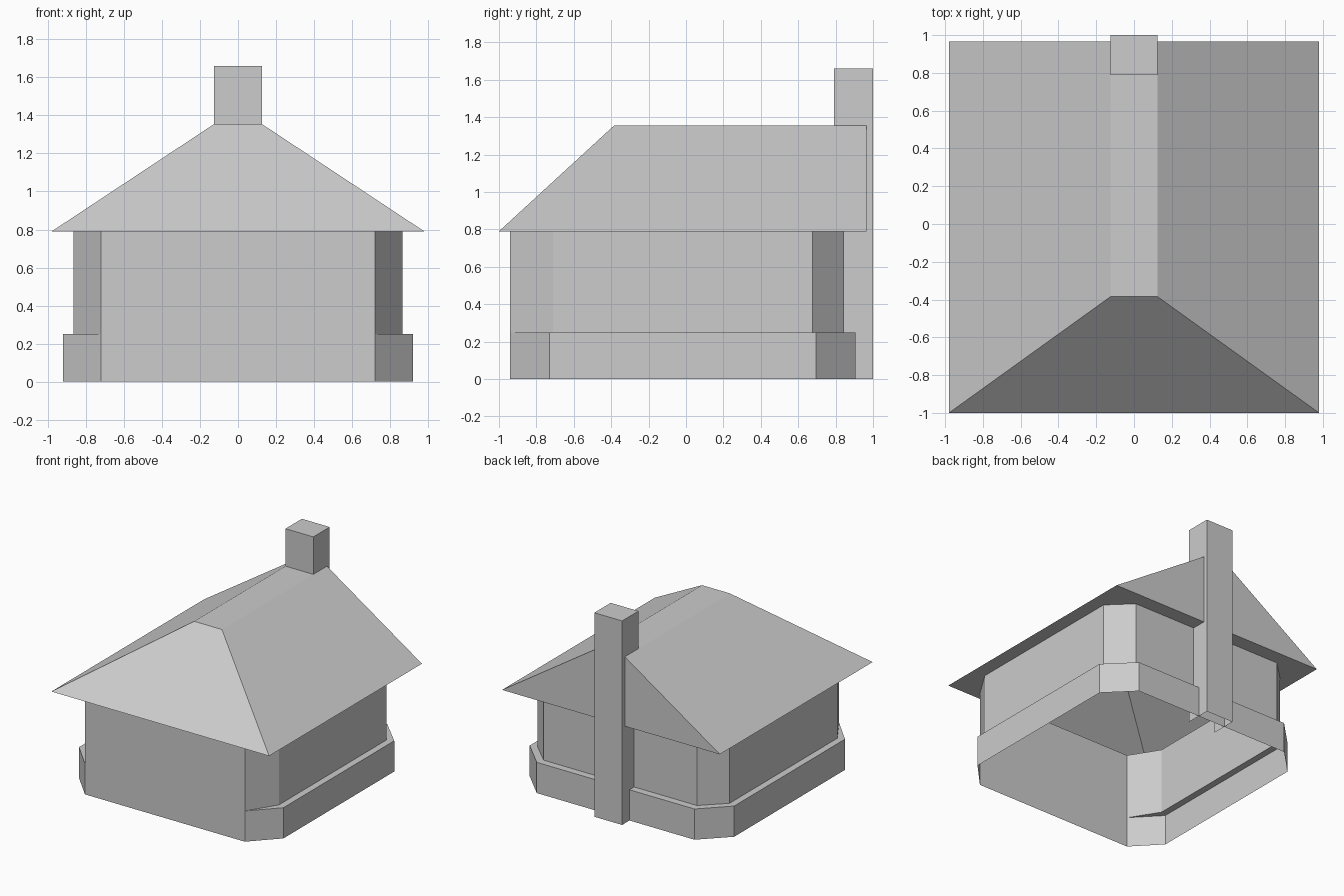
import bpy
import bmesh

cube = bpy.data.objects.get("Cube")
if cube:
    bpy.data.objects.remove(cube, do_unlink=True)

GREY = (0.604, 0.604, 0.604, 1.0)
grey = bpy.data.materials.new("plain_grey")
grey.use_nodes = True
grey.diffuse_color = GREY
grey.node_tree.nodes["Principled BSDF"].inputs["Base Color"].default_value = GREY

EAVE, RIDGE, LEDGE = 0.79, 1.355, 0.25


def finish(bm, name):
    mesh = bpy.data.meshes.new(name)
    bm.to_mesh(mesh)
    bm.free()
    mesh.materials.append(grey)
    obj = bpy.data.objects.new(name, mesh)
    bpy.context.collection.objects.link(obj)
    return obj


def mirrored(half):
    """Close a right-hand outline with its mirror image, counter-clockwise."""
    return half + [(-x, y) for x, y in reversed(half)]


def ring(bm, outline, z):
    return [bm.verts.new((x, y, z)) for x, y in outline]


def loft(bm, low, high):
    n = len(low)
    for i in range(n):
        j = (i + 1) % n
        bm.faces.new((low[i], low[j], high[j], high[i]))


plinth_outline = mirrored([(0.72, -0.94), (0.92, -0.73), (0.92, 0.695), (0.71, 0.905)])
wall_outline = mirrored([(0.72, -0.94), (0.865, -0.71), (0.865, 0.675), (0.69, 0.845)])
eave_outline = mirrored([(0.98, -1.0), (0.98, 0.965)])
ridge_outline = mirrored([(0.125, -0.385), (0.125, 0.965)])

# Plinth with its ledge, and the walls above: an open shell
bm = bmesh.new()
rings = [ring(bm, plinth_outline, 0), ring(bm, plinth_outline, LEDGE),
         ring(bm, wall_outline, LEDGE), ring(bm, wall_outline, EAVE)]
for low, high in zip(rings, rings[1:]):
    loft(bm, low, high)
bmesh.ops.remove_doubles(bm, verts=bm.verts, dist=0.0001)
finish(bm, "walls_and_plinth")

# Roof: hipped front, gabled back, flat ridge
bm = bmesh.new()
eave = ring(bm, eave_outline, EAVE)
ridge = ring(bm, ridge_outline, RIDGE)
loft(bm, eave, ridge)
bm.faces.new(ridge)

# Flat soffit between the eaves and the wall tops
inner = ring(bm, wall_outline, EAVE)
for i in range(4):
    a, b = inner[2 * i], inner[2 * i + 1]
    bm.faces.new((eave[i], a, b))
    bm.faces.new((eave[i], b, inner[(2 * i + 2) % 8], eave[(i + 1) % 4]))
finish(bm, "roof")

# Chimney: open below, and open towards the room under the ridge
bm = bmesh.new()
chimney_outline = mirrored([(0.125, 0.79), (0.125, 1.0)])
rings = [ring(bm, chimney_outline, z) for z in (0, RIDGE, 1.66)]
for low, high in zip(rings, rings[1:]):
    loft(bm, low, high)
bm.faces.new(rings[-1])
bm.normal_update()
hidden = [f for f in bm.faces
          if f.normal.y < -0.9 and f.calc_center_median().z < RIDGE]
bmesh.ops.delete(bm, geom=hidden, context="FACES")
finish(bm, "chimney")
